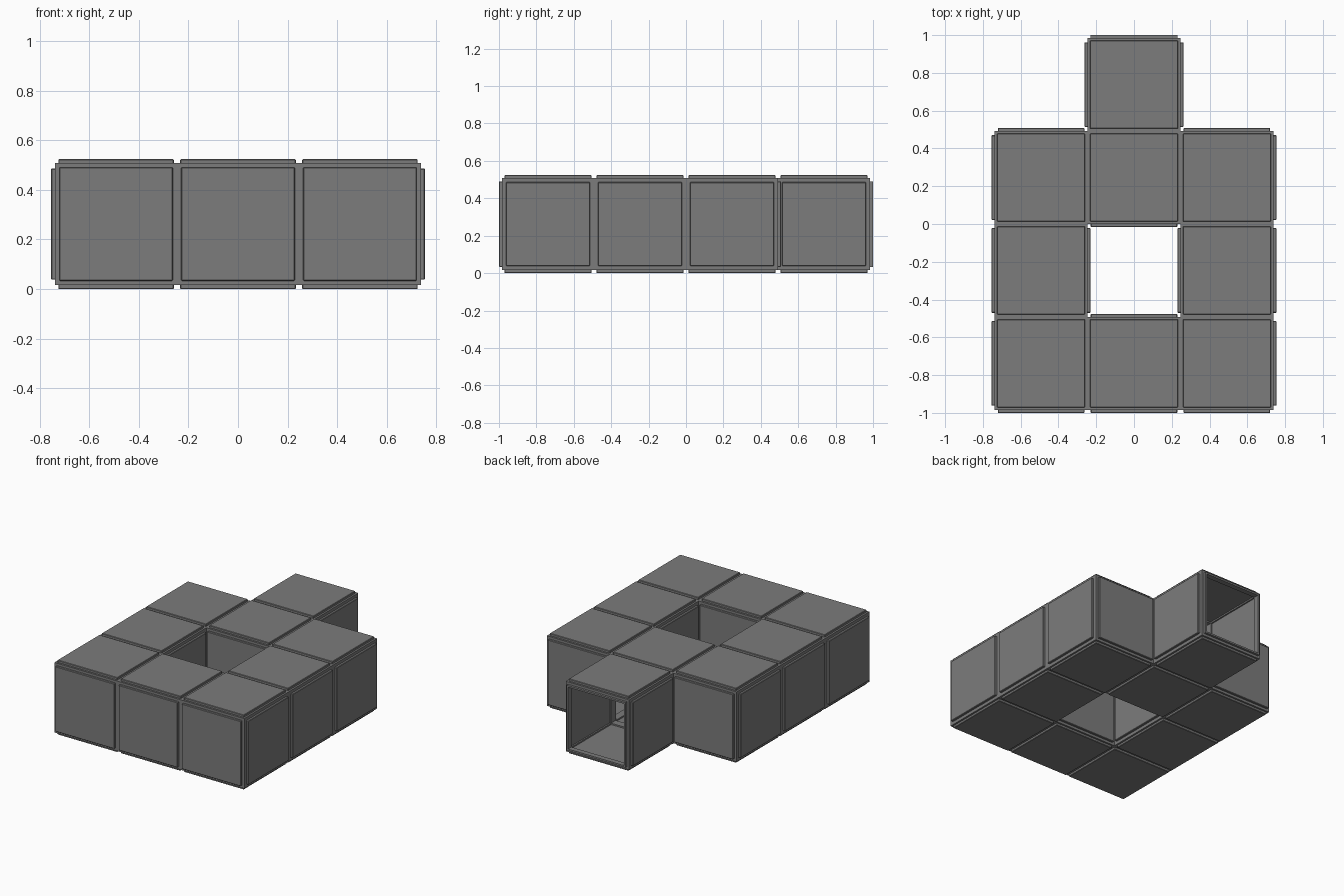
import bpy, bmesh
from mathutils import Vector

if "Cube" in bpy.data.objects:
    bpy.data.objects.remove(bpy.data.objects["Cube"])

P = 0.492            # cell pitch
T = 0.016            # panel projection beyond the cell plane
B = 0.026            # frame bar thickness
H = P / 2
ZC = H + T
HALF = {0: 0.224, 1: 0.229, 2: 0.233}   # panel half size by facing axis

# Dark grey finish
dark = bpy.data.materials.new("dark_grey")
dark.diffuse_color = (0.2, 0.2, 0.2, 1)
dark.use_nodes = True
dark.node_tree.nodes["Principled BSDF"].inputs["Base Color"].default_value = dark.diffuse_color

# Ring of eight cells plus one entrance cell at the back
cells = [(i, j) for i in (-1, 0, 1) for j in (0, 1, 2) if (i, j) != (0, 1)] + [(0, 3)]


def centre(c):
    return Vector((c[0] * P, (c[1] - 1.5) * P, ZC))


def add_box(bm, loc, size, chamfer=0.0):
    verts = bmesh.ops.create_cube(bm, size=1)["verts"]
    for v in verts:
        v.co = Vector([v.co[k] * size[k] for k in range(3)]) + loc
    if chamfer:
        edges = list({e for v in verts for e in v.link_edges})
        bmesh.ops.bevel(bm, geom=edges, offset=chamfer, segments=1, affect='EDGES')


def finish(bm, name):
    me = bpy.data.meshes.new(name)
    bm.to_mesh(me)
    bm.free()
    me.materials.append(dark)
    bpy.context.collection.objects.link(bpy.data.objects.new(name, me))


# Bar frame around every cell
bm = bmesh.new()
for c in cells:
    for axis in range(3):
        a, b = [k for k in range(3) if k != axis]
        size = [B, B, B]
        size[axis] = P if axis == 0 else P - 2 * B
        for sa in (-1, 1):
            for sb in (-1, 1):
                off = Vector((0, 0, 0))
                off[a] = sa * (H - B / 2)
                off[b] = sb * (H - B / 2)
                add_box(bm, centre(c) + off, size)
finish(bm, "cell_frames")

# Raised panels on every face that is not shared or the entrance
names = {0: "side_panels", 1: "end_panels", 2: "roof_and_floor_panels"}
for axis in range(3):
    bm = bmesh.new()
    for c in cells:
        for s in (-1, 1):
            n = list(c) + [0]
            n[axis] += s
            if (axis < 2 and tuple(n[:2]) in cells) or (c == (0, 3) and axis == 1):
                continue
            off = Vector((0, 0, 0))
            off[axis] = s * H
            size = [2 * HALF[axis]] * 3
            size[axis] = 2 * T
            add_box(bm, centre(c) + off, size, 0.003)
    finish(bm, names[axis])

# Raised doorway surround at the open end
bm = bmesh.new()
h, w = HALF[1], 0.012
loc = centre((0, 3)) + Vector((0, H, 0))
for s in (-1, 1):
    add_box(bm, loc + Vector((s * (h - w / 2), 0, 0)), (w, 2 * T, 2 * h))
    add_box(bm, loc + Vector((0, 0, s * (h - w / 2))), (2 * (h - w), 2 * T, w))
finish(bm, "doorway_surround")
